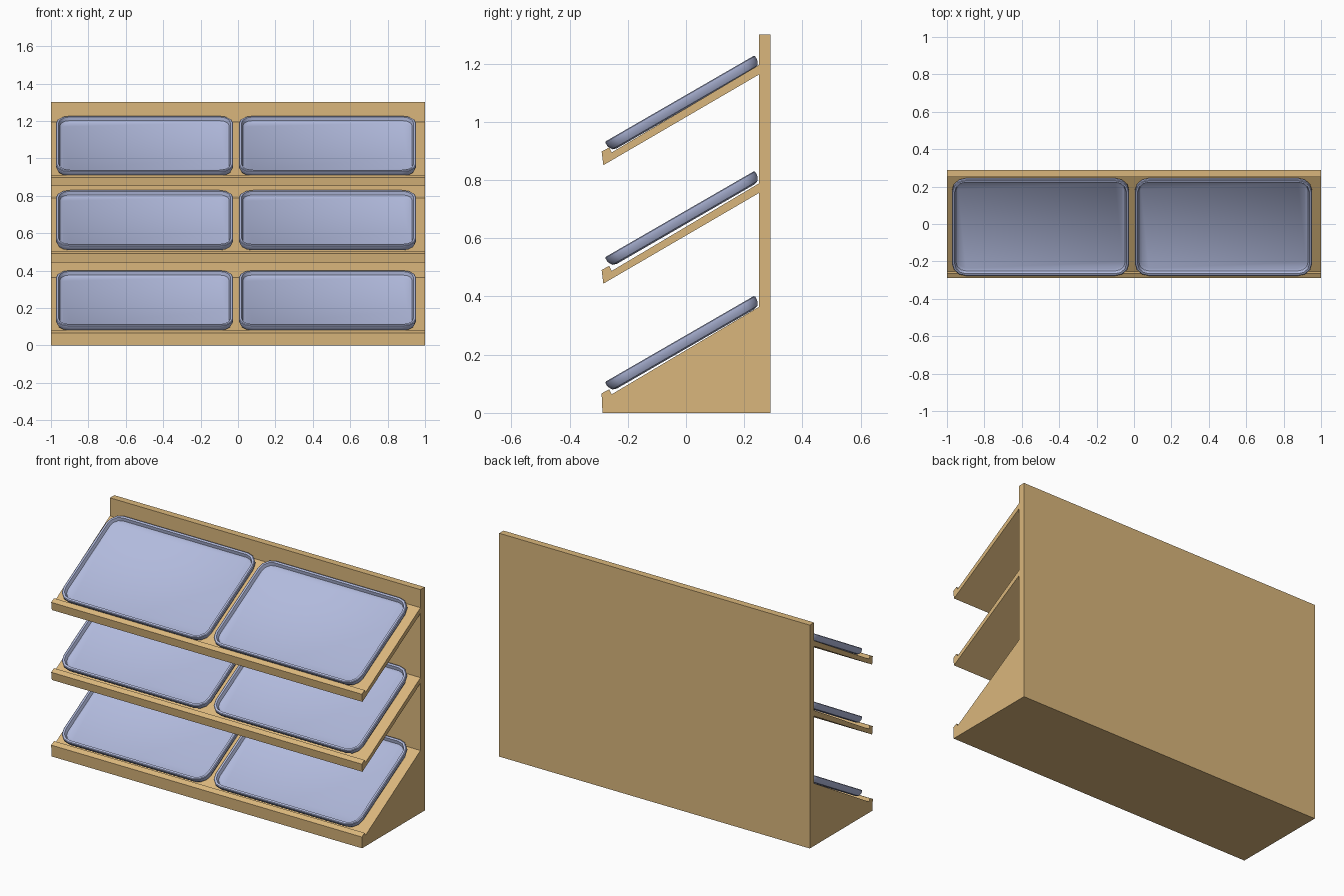
import bpy, bmesh, math
from mathutils import Matrix, Vector

if "Cube" in bpy.data.objects:
    bpy.data.objects.remove(bpy.data.objects["Cube"])


def material(name, rgb):
    m = bpy.data.materials.new(name)
    m.diffuse_color = (*rgb, 1)
    m.use_nodes = True
    m.node_tree.nodes["Principled BSDF"].inputs["Base Color"].default_value = m.diffuse_color
    return m


wood = material("tan wood", (0.70, 0.47, 0.20))
plastic = material("pale blue plastic", (0.44, 0.49, 0.72))


def finish(name, bm, mat):
    bmesh.ops.recalc_face_normals(bm, faces=bm.faces)
    me = bpy.data.meshes.new(name)
    bm.to_mesh(me)
    bm.free()
    me.materials.append(mat)
    ob = bpy.data.objects.new(name, me)
    bpy.context.collection.objects.link(ob)
    return ob


# Stand: one side profile (y, z) extruded across the full width
def shelf_top(zb):
    # front face, lip, groove, then sloping surface up to the back panel
    return [(-0.29, zb + 0.047), (-0.264, zb + 0.061),
            (-0.255, zb + 0.044), (0.25, zb + 0.344)]


profile = [(0.29, 0), (-0.287, 0)] + shelf_top(0.02)
for zb in (0.444, 0.851):
    profile += [(0.25, zb + 0.311), (-0.284, zb)] + shelf_top(zb)
profile += [(0.25, 1.3), (0.29, 1.3)]

bm = bmesh.new()
face = bm.faces.new([bm.verts.new((-1, y, z)) for y, z in profile])
ext = bmesh.ops.extrude_face_region(bm, geom=[face])
bmesh.ops.translate(bm, vec=(2, 0, 0),
                    verts=[v for v in ext["geom"] if isinstance(v, bmesh.types.BMVert)])
finish("display_stand", bm, wood)


# Trays: stacked rounded-rectangle rings, rim plane at local z = 0
def rounded_ring(bm, inset, z, w=0.474, d=0.297, r=0.075, segs=3):
    verts = []
    rad = r - inset
    for sx, sy, start in ((1, 1, 0), (-1, 1, 90), (-1, -1, 180), (1, -1, 270)):
        for i in range(segs + 1):
            a = math.radians(start + 90 * i / segs)
            verts.append(bm.verts.new((sx * (w - r) + rad * math.cos(a),
                                       sy * (d - r) + rad * math.sin(a), z)))
    return verts


def tray(name, x, z):
    bm = bmesh.new()
    # underside, outer wall, rim, inner wall, floor
    steps = [(0.024, -0.040), (0.009, -0.035), (0.0, -0.018), (0.0, -0.003),
             (0.004, 0.0), (0.015, 0.0), (0.022, -0.018), (0.034, -0.025)]
    rings = [rounded_ring(bm, i, h) for i, h in steps]
    for a, b in zip(rings, rings[1:]):
        for k in range(len(a)):
            n = (k + 1) % len(a)
            bm.faces.new((a[k], a[n], b[n], b[k]))
    bm.faces.new(rings[0])
    bm.faces.new(rings[-1])
    ob = finish(name, bm, plastic)
    ob.matrix_world = (Matrix.Translation(Vector((x, -0.0215, z)))
                       @ Matrix.Rotation(math.radians(30), 4, "X"))
    bpy.ops.object.select_all(action="DESELECT")
    ob.select_set(True)
    bpy.context.view_layer.objects.active = ob
    bpy.ops.object.shade_smooth_by_angle(angle=math.radians(35))


for level, z in (("lower", 0.2545), ("middle", 0.683), ("upper", 1.08)):
    for side, x in (("left", -0.4995), ("right", 0.4785)):
        tray(f"{level}_{side}_tray", x, z)
